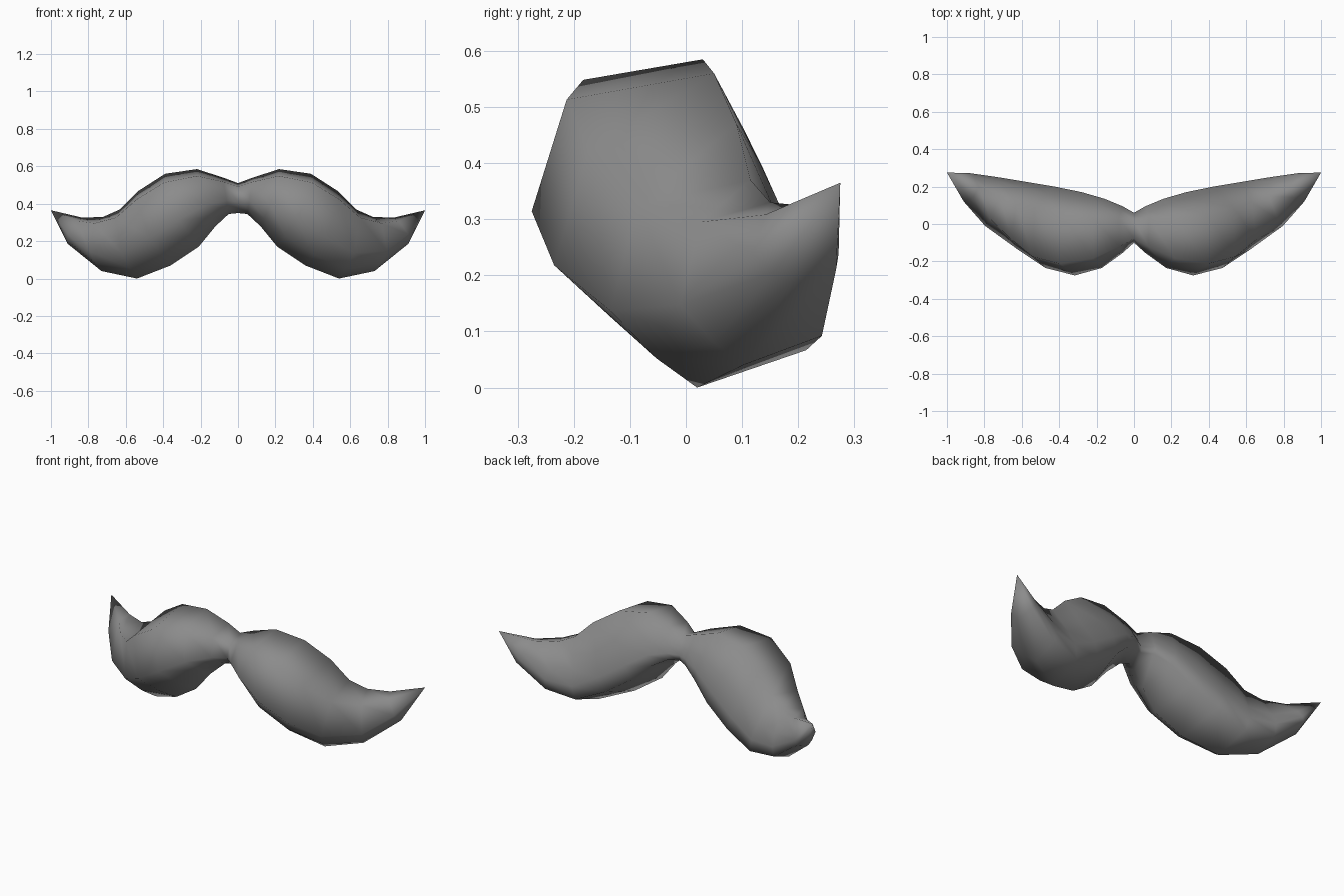
import bpy
import bmesh

cube = bpy.data.objects.get("Cube")
if cube:
    bpy.data.objects.remove(cube, do_unlink=True)

# One dark grey hair colour
grey = bpy.data.materials.new("hair_grey")
grey.use_nodes = True
colour = (0.26, 0.26, 0.26, 1.0)
grey.diffuse_color = colour
bsdf = grey.node_tree.nodes["Principled BSDF"]
bsdf.inputs["Base Color"].default_value = colour
bsdf.inputs["Roughness"].default_value = 0.8

# Cross-sections of the left half, from the middle outwards:
# (top x, top z, bottom x, bottom z, front y, back y, y of the top ridge,
#  outward lean of the front)
STATIONS = [
    (0.00, 0.51, 0.00, 0.35, -0.100, 0.060, 0.02, 0.0),
    (0.08, 0.54, 0.05, 0.345, -0.155, 0.095, 0.03, 0.0),
    (0.22, 0.585, 0.12, 0.28, -0.235, 0.135, 0.03, 0.015),
    (0.39, 0.56, 0.21, 0.17, -0.275, 0.170, 0.05, 0.04),
    (0.53, 0.47, 0.36, 0.07, -0.235, 0.200, 0.09, 0.05),
    (0.63, 0.37, 0.54, 0.00, -0.135, 0.225, 0.115, 0.05),
    (0.72, 0.33, 0.73, 0.04, -0.010, 0.250, 0.15, 0.07),
    (0.83, 0.325, 0.91, 0.185, 0.120, 0.272, 0.20, 0.03),
]
TIP = (1.0, 0.275, 0.365)

# Section outline after the top ridge: (front-to-back share, bottom-to-top share)
OUTLINE = [(0.14, 0.88), (0.0, 0.37), (0.23, 0.14), (0.43, 0.0),
           (0.97, 0.18), (1.0, 0.38), (0.91, 0.6)]


def make_ring(bm, station, side):
    """Add one eight-sided section, mirrored when side is -1."""
    tx, tz, bx, bz, front, back, ridge, lean = station
    points = [(tx, ridge, tz)]
    for t, s in OUTLINE:
        points.append((bx + (tx - bx) * s + lean * max(0.0, 1 - t / 0.43),
                       front + (back - front) * t,
                       bz + (tz - bz) * s))
    return [bm.verts.new((side * x, y, z)) for x, y, z in points]


bm = bmesh.new()

# Sections from the right end through the middle to the left end
rings = [make_ring(bm, st, -1) for st in reversed(STATIONS[1:])]
rings += [make_ring(bm, st, 1) for st in STATIONS]
count = len(OUTLINE) + 1

# Skin between neighbouring sections
for a, b in zip(rings, rings[1:]):
    for i in range(count):
        j = (i + 1) % count
        bm.faces.new((a[i], a[j], b[j], b[i]))

# Pointed, upturned ends
for side, ring in ((-1, rings[0]), (1, rings[-1])):
    tip = bm.verts.new((side * TIP[0], TIP[1], TIP[2]))
    for i in range(count):
        bm.faces.new((ring[i], ring[(i + 1) % count], tip))

# Soft shading all over
bmesh.ops.recalc_face_normals(bm, faces=bm.faces)
for face in bm.faces:
    face.smooth = True

mesh = bpy.data.meshes.new("moustache")
bm.to_mesh(mesh)
bm.free()
mesh.materials.append(grey)
moustache = bpy.data.objects.new("moustache", mesh)
bpy.context.collection.objects.link(moustache)
